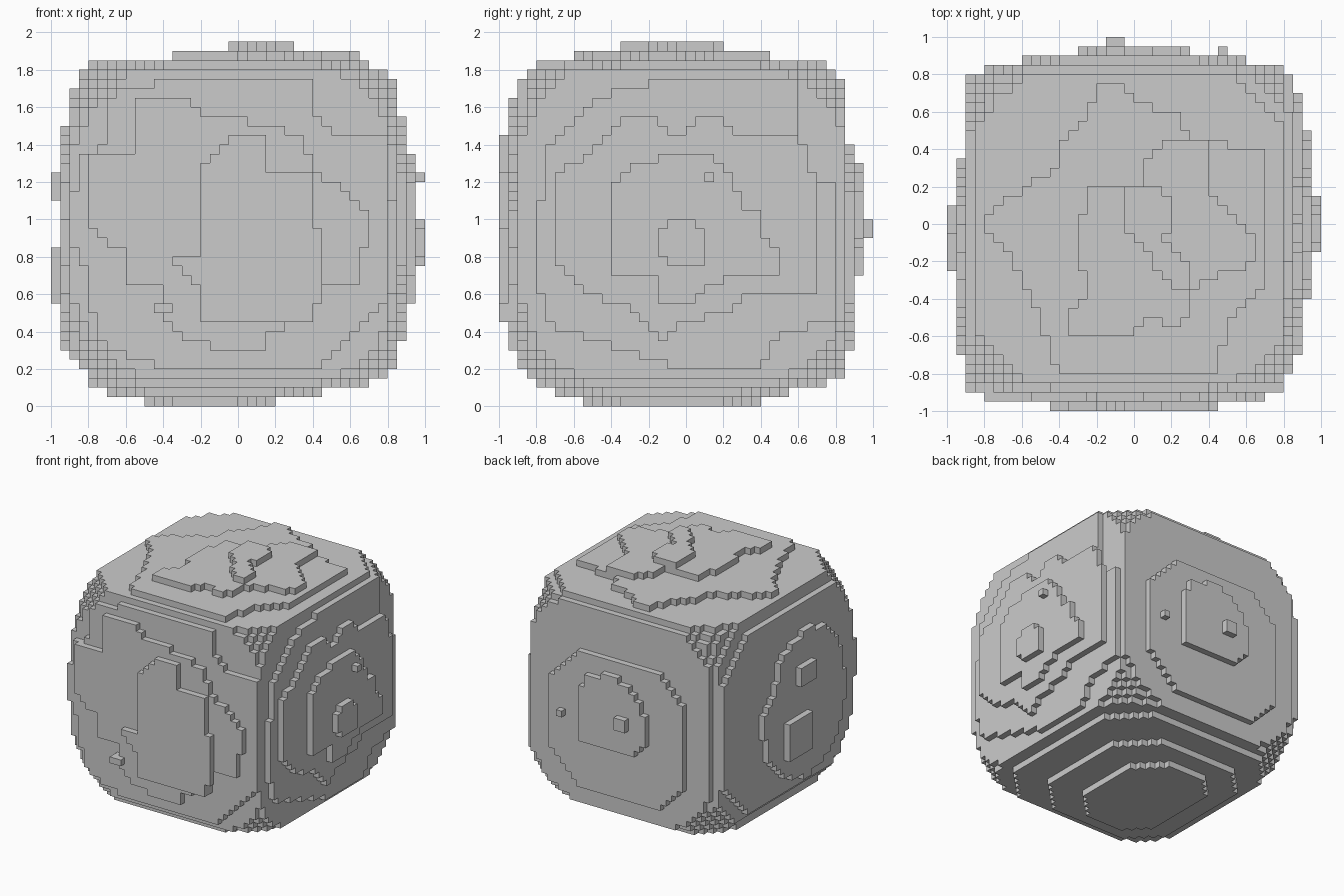
import bpy
import bmesh
from itertools import product

cube = bpy.data.objects.get("Cube")
if cube:
    bpy.data.objects.remove(cube)

VOXEL = 0.05
HALF_COUNT = 20
BODY_RADIUS = 22.5
BODY_POWER = 2.6


def chamfered(u0, u1, v0, v1, cut):
    """Rectangle with stepped-off corners."""
    return [(u0 + cut, v0), (u1 - cut, v0), (u1, v0 + cut), (u1, v1 - cut),
            (u1 - cut, v1), (u0 + cut, v1), (u0, v1 - cut), (u0, v0 + cut)]


def inside(outline, u, v):
    """Even-odd point in polygon test."""
    hit = False
    for (ua, va), (ub, vb) in zip(outline, outline[1:] + outline[:1]):
        if (va > v) != (vb > v) and u < ua + (v - va) * (ub - ua) / (vb - va):
            hit = not hit
    return hit


# Plateaus: outlines of the outermost voxel layers on each side, outer one first
front_layers = [
    [(-4, 5), (-1, 9), (3, 9), (3, 5), (8, 5), (8, -1), (9, -1), (9, -7),
     (8, -11), (-4, -11), (-4, -7), (-7, -5), (-7, -4), (-4, -4)],
    [(-11, 13), (-5, 13), (-4, 11), (-1, 11), (4, 10), (7, 9), (8, 5), (12, 3),
     (14, 0), (13, -7), (8, -7), (8, -11), (3, -12), (3, -14), (0, -14),
     (-6, -13), (-8, -10), (-8, -7), (-12, -7), (-12, -3), (-14, -3),
     (-17, 1), (-17, 7), (-11, 7)],
    [(-14, 14), (-4, 15), (8, 15), (8, 11), (11, 9), (16, 9), (16, -8),
     (13, -12), (8, -16), (-8, -16), (-15, -13), (-16, -6), (-18, -3),
     (-18, 6), (-14, 8)],
    chamfered(-18, 16, -17, 16, 4),
]
right_layers = [
    [(-3, -1), (-1, 0), (0, 0), (2, -1), (2, -5), (-2, -5), (-3, -3)],
    [(-8, 4), (-5, 6), (-1, 7), (2, 7), (5, 5), (6, 1), (8, 1), (8, -2),
     (10, -3), (10, -6), (6, -6), (3, -7), (0, -9), (-3, -9), (-3, -6), (-8, -6)],
    [(-14, 5), (-10, 7), (-9, 9), (-6, 11), (-3, 11), (-1, 8), (2, 11), (4, 11),
     (6, 9), (12, 9), (14, 4), (14, -8), (7, -8), (4, -10), (0, -11),
     (-2, -13), (-4, -12), (-5, -10), (-10, -8), (-14, -5)],
    [(-15, 8), (-12, 10), (-10, 13), (-6, 14), (-2, 15), (12, 15), (12, 4),
     (16, 4), (16, -11), (10, -12), (8, -16), (0, -16), (-9, -13), (-15, -11),
     (-16, -5)],
]
top_layers = [
    [],
    [(-1, 4), (3, 4), (4, 2), (4, 0), (3, -2), (6, -4), (6, -7), (4, -7),
     (1, -2), (-1, -1)],
    [(-5, 4), (1, 4), (1, 7), (4, 9), (8, 9), (8, 4), (11, 1), (13, -1),
     (13, -4), (6, -7), (6, -10), (4, -11), (2, -10), (0, -12), (-7, -12),
     (-7, -10), (-5, -7), (-6, -3)],
    [(-16, 0), (-13, 3), (-8, 6), (-8, 9), (-5, 11), (-4, 15), (-1, 15),
     (0, 13), (5, 12), (6, 9), (14, 8), (14, -7), (10, -11), (9, -16),
     (-8, -17), (-10, -10), (-13, -4)],
    chamfered(-17, 16, -18, 16, 5),
]
left_layers = [
    [],
    [(-10, 8), (-4, 10), (2, 8), (4, 3), (7, 0), (6, -8), (2, -12), (-4, -14),
     (-11, -11), (-14, -4), (-13, 3)],
    chamfered(-18, 16, -15, 14, 6),
    chamfered(-18, 16, -16, 16, 4),
]
back_layers = [
    [],
    [(-6, 0), (-4, 4), (0, 6), (5, 5), (6, 1), (6, -6), (-4, -6), (-6, -3)],
    chamfered(-12, 12, -14, 8, 5),
    chamfered(-16, 17, -17, 15, 5),
]
bottom_layers = [
    chamfered(-10, 4, -11, 8, 4),
    chamfered(-14, 9, -14, 11, 5),
    chamfered(-17, 14, -16, 15, 5),
]

# Axis of each side, its direction, and its plateaus
sides = [(1, -1, front_layers), (1, 1, back_layers), (0, 1, right_layers),
         (0, -1, left_layers), (2, 1, top_layers), (2, -1, bottom_layers)]

# Small raised blocks: ranges of voxels along x, y and z
bumps = [
    ((-9, -7), (-20, -17), (-10, -9)),
    ((19, 20), (2, 3), (4, 5)),
    ((18, 19), (7, 8), (-2, -1)),
    ((-3, -1), (18, 20), (-2, 0)),
    ((9, 10), (17, 19), (-3, -2)),
    ((-20, -18), (-5, -1), (2, 5)),
    ((-20, -18), (-4, 2), (-9, -3)),
]


def solid(cell):
    """Rounded cube body, trimmed to the plateaus of its six sides."""
    if any(all(a <= c < b for c, (a, b) in zip(cell, bump)) for bump in bumps):
        return True
    centre = [c + 0.5 for c in cell]
    offset = (0.2, 0.4, 0.4)
    if sum(abs((c + o) / BODY_RADIUS) ** BODY_POWER
           for c, o in zip(centre, offset)) > 1:
        return False
    for axis, sign, layers in sides:
        depth = int(HALF_COUNT - sign * centre[axis])
        if depth < len(layers):
            u, v = [centre[a] for a in range(3) if a != axis]
            if not inside(layers[depth], u, v):
                return False
    return True


span = range(-HALF_COUNT, HALF_COUNT)
cells = {cell for cell in product(span, repeat=3) if solid(cell)}

# Skin of the boulder: one square for every exposed voxel side
bm = bmesh.new()
corners = {}


def corner(point):
    if point not in corners:
        x, y, z = point
        corners[point] = bm.verts.new(
            (x * VOXEL, y * VOXEL, (z + HALF_COUNT) * VOXEL))
    return corners[point]


for cell in cells:
    for axis, sign in product(range(3), (-1, 1)):
        neighbour = list(cell)
        neighbour[axis] += sign
        if tuple(neighbour) in cells:
            continue
        ring = []
        for du, dv in ((0, 0), (1, 0), (1, 1), (0, 1)):
            point = list(cell)
            point[axis] += sign > 0
            point[(axis + 1) % 3] += du
            point[(axis + 2) % 3] += dv
            ring.append(corner(tuple(point)))
        bm.faces.new(ring if sign > 0 else ring[::-1])

mesh = bpy.data.meshes.new("boulder")
bm.to_mesh(mesh)
bm.free()

stone = bpy.data.materials.new("stone grey")
stone.use_nodes = True
colour = (0.6, 0.6, 0.6, 1)
stone.diffuse_color = colour
stone.node_tree.nodes["Principled BSDF"].inputs["Base Color"].default_value = colour
mesh.materials.append(stone)

boulder = bpy.data.objects.new("boulder", mesh)
bpy.context.collection.objects.link(boulder)
